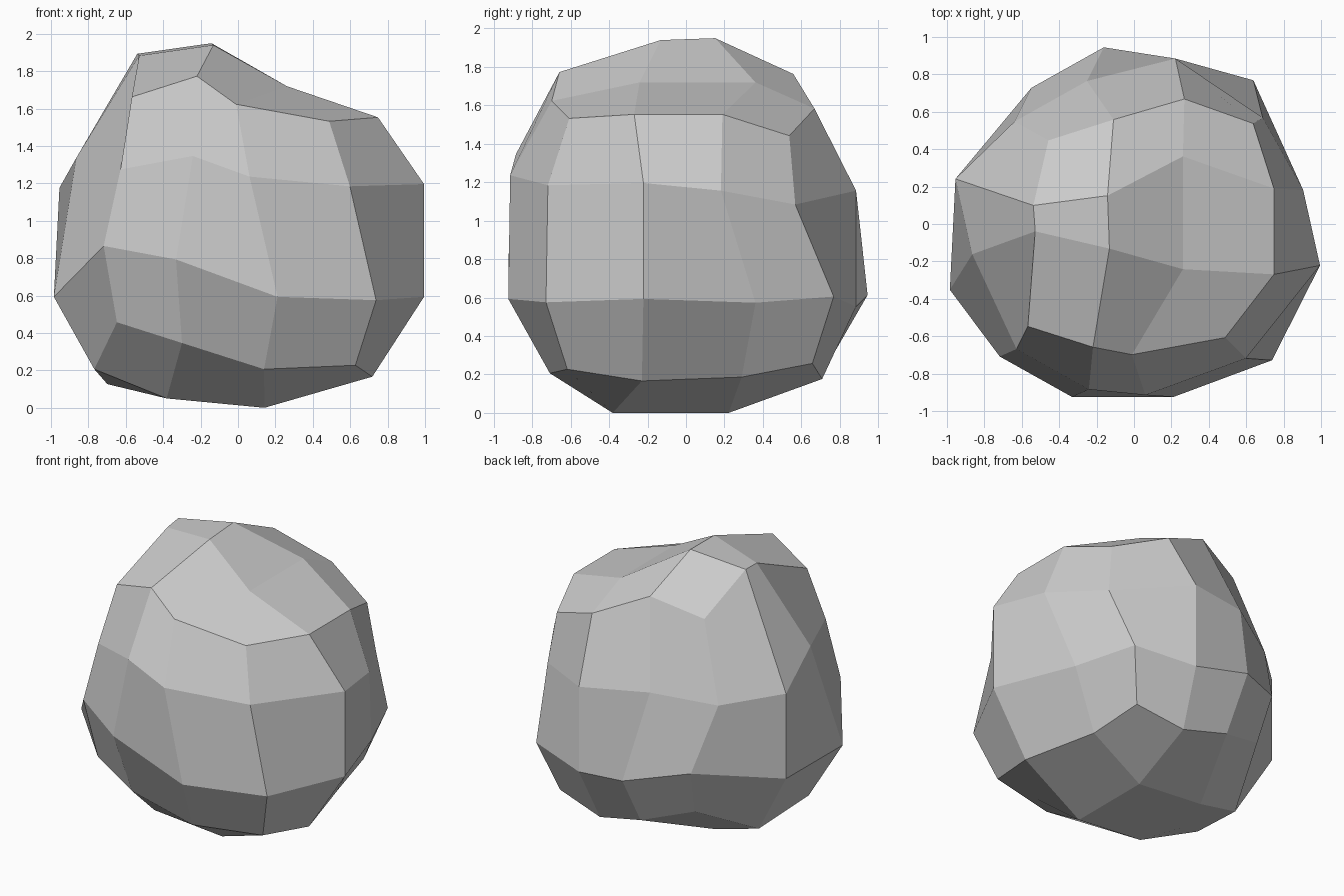
import bpy
import bmesh
from mathutils import Vector

default_cube = bpy.data.objects.get("Cube")
if default_cube:
    bpy.data.objects.remove(default_cube, do_unlink=True)

# Letters for the four grid layers along each axis, from minus to plus:
# x: Left to Right, y: Front to Back, z: Down to Up (capitals are the outer layers)
LAYERS = ("LlrR", "FfbB", "DduU")

# Sculpting moves: grid letters select the vertices, offset is in hundredths
MOVES = (
    # crown: ridge on the left, low shoulder on the right
    ("LlfU", (17, 17, 8)), ("LlbU", (16, -15, 9)), ("LfbU", (-1, 2, 16)),
    ("rfbU", (-4, 6, -14)), ("RfbBU", (6, -4, -9)), ("LlBU", (12, -13, 12)),
    ("LlFU", (1, 3, 13)), ("rBU", (4, -2, -6)),
    # upper belt
    ("rFuU", (-24, -1, -2)), ("RFuU", (-9, -3, 0)), ("LlFu", (6, 2, 9)),
    ("RbBu", (0, -12, -10)), ("LlBu", (5, -14, -6)), ("Lfu", (4, 14, 8)),
    # bulges on the two sides and the back
    ("Rfdu", (9, 8, -6)), ("rBdu", (-8, -2, -10)), ("Lbdu", (-5, -6, -8)),
    # lower belt
    ("LlFd", (-3, -2, 14)), ("rFDd", (-9, -2, -6)), ("RFDd", (5, -4, -15)),
    ("RbDd", (-11, 6, -8)), ("RBDd", (-5, 8, -12)), ("LlBd", (14, 4, -4)),
    ("LfDd", (-8, -5, -6)),
    # underside
    ("LlFD", (-7, -7, 8)), ("lfbD", (-8, -9, 0)), ("rfbD", (-16, -8, -5)),
    ("RfD", (3, 0, -10)), ("LbD", (-1, -5, -14)), ("LlBD", (7, 5, -1)),
    ("rBD", (-5, 2, -9)),
)


def grid_key(co):
    """Name a vertex of the gridded cube by its layer on each axis."""
    return {layer[round((c + 1) * 1.5)] for layer, c in zip(LAYERS, co)}


def make_material(name, color):
    mat = bpy.data.materials.new(name)
    mat.use_nodes = True
    mat.diffuse_color = color
    shader = next(n for n in mat.node_tree.nodes if n.type == "BSDF_PRINCIPLED")
    shader.inputs["Base Color"].default_value = color
    shader.inputs["Roughness"].default_value = 0.9
    return mat


# Boulder: gridded cube rounded to a ball, then pulled into shape
bm = bmesh.new()
bmesh.ops.create_cube(bm, size=2)
bmesh.ops.subdivide_edges(bm, edges=bm.edges[:], cuts=2, use_grid_fill=True)
for vert in bm.verts:
    key = grid_key(vert.co)
    vert.co.normalize()
    for letters, offset in MOVES:
        if key <= set(letters):
            vert.co += Vector(offset) / 100

# Stand it on the ground
lowest = min(v.co.z for v in bm.verts)
bmesh.ops.translate(bm, verts=bm.verts[:], vec=(0, 0, -lowest))
bmesh.ops.recalc_face_normals(bm, faces=bm.faces[:])

mesh = bpy.data.meshes.new("boulder")
bm.to_mesh(mesh)
bm.free()
mesh.materials.append(make_material("stone grey", (0.6, 0.6, 0.6, 1)))
boulder = bpy.data.objects.new("boulder", mesh)
bpy.context.collection.objects.link(boulder)
